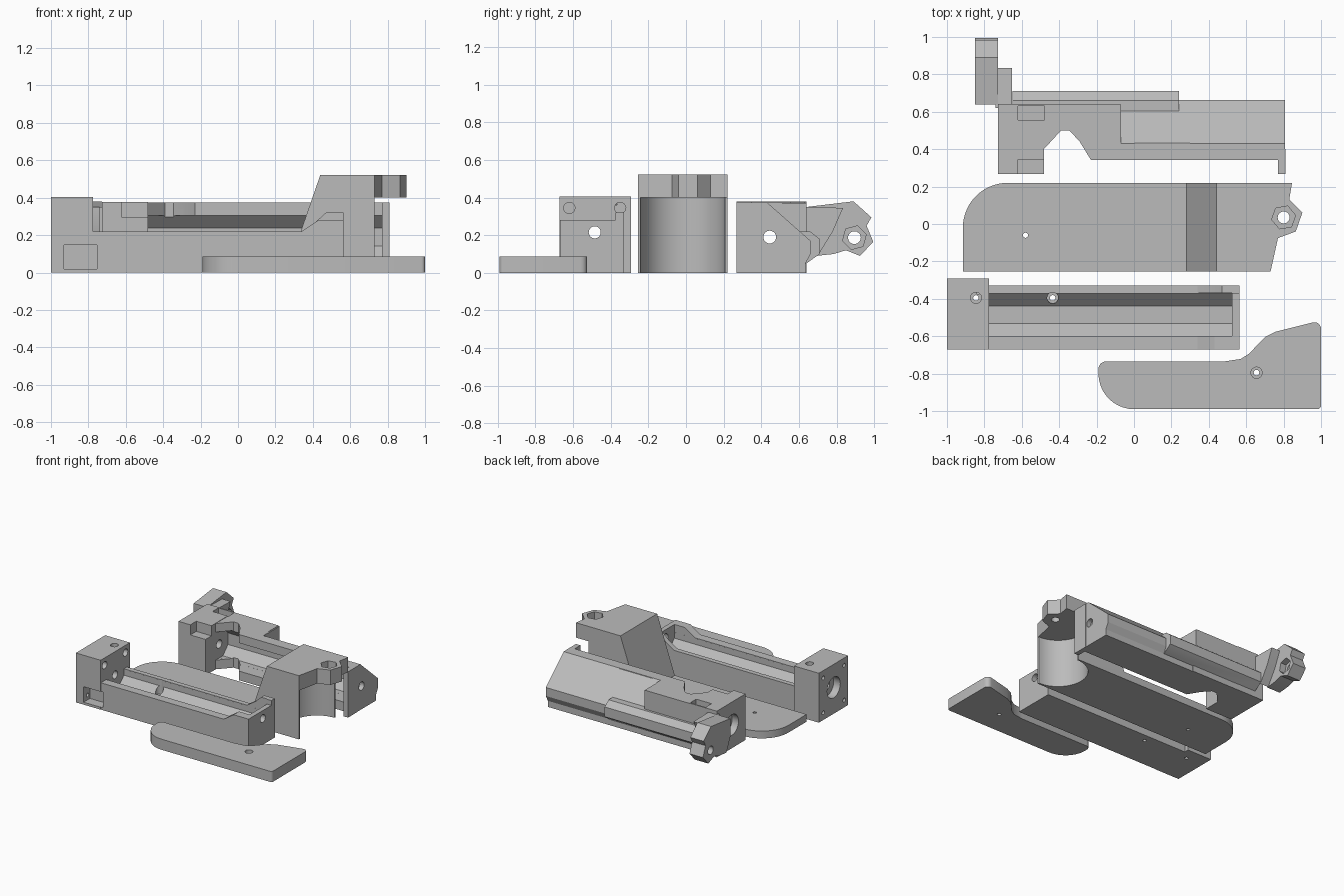
import bpy, bmesh, math
from mathutils import Vector

GREY = bpy.data.materials.new("plain grey")
GREY.diffuse_color = (0.5, 0.5, 0.5, 1)


def prism(name, pts, axis, a, b, cutter=False):
    """Extrude a closed outline along an axis. Outline is xy, xz or yz."""
    def place(p, t):
        return {'z': (p[0], p[1], t), 'y': (p[0], t, p[1]), 'x': (t, p[0], p[1])}[axis]
    bm = bmesh.new()
    f = bm.faces.new([bm.verts.new(place(p, a)) for p in pts])
    r = bmesh.ops.extrude_face_region(bm, geom=[f])
    vs = [v for v in r['geom'] if isinstance(v, bmesh.types.BMVert)]
    d = Vector(place((0, 0), b - a))
    bmesh.ops.translate(bm, verts=vs, vec=d)
    bmesh.ops.recalc_face_normals(bm, faces=bm.faces)
    me = bpy.data.meshes.new(name)
    bm.to_mesh(me)
    bm.free()
    me.materials.append(GREY)
    ob = bpy.data.objects.new(name, me)
    bpy.context.collection.objects.link(ob)
    ob.hide_render = cutter
    return ob


def box(name, x, y, z, cutter=False):
    return prism(name, [(x[0], y[0]), (x[1], y[0]), (x[1], y[1]), (x[0], y[1])], 'z', z[0], z[1], cutter)


def arc(cx, cy, r, a0, a1, n=10):
    return [(cx + r * math.cos(math.radians(a0 + (a1 - a0) * i / n)),
             cy + r * math.sin(math.radians(a0 + (a1 - a0) * i / n))) for i in range(n + 1)]


def ring(c, r, n=24, turn=0):
    return arc(c[0], c[1], r, turn, turn + 360, n)[:-1]


def apply(ob, other, op):
    m = ob.modifiers.new(op, 'BOOLEAN')
    m.operation, m.object, m.solver = op, other, 'EXACT'
    bpy.context.view_layer.objects.active = ob
    bpy.ops.object.modifier_apply(modifier=m.name)
    bpy.data.objects.remove(other, do_unlink=True)


def cut(ob, pts, axis, a, b):
    apply(ob, prism("cutter", pts, axis, a, b, True), 'DIFFERENCE')


def cut_box(ob, x, y, z):
    apply(ob, box("cutter", x, y, z, True), 'DIFFERENCE')


def join(ob, other):
    apply(ob, other, 'UNION')


# Flat stock panel
stock = prism("stock_panel",
              arc(0.0, -0.80, 0.19, 180, 270) + arc(0.98, -0.97, 0.02, 270, 360, 4)
              + arc(0.965, -0.56, 0.035, 0, 105, 5)
              + [(0.76, -0.575), (0.70, -0.605), (0.66, -0.645), (0.62, -0.69), (0.57, -0.722), (0.48, -0.735)]
              + arc(-0.15, -0.775, 0.04, 90, 180, 5), 'z', 0, 0.087)
cut(stock, ring((0.655, -0.795), 0.015, 16), 'z', -0.1, 0.2)
cut(stock, ring((0.655, -0.795), 0.03, 16), 'z', 0.05, 0.2)

# Lower frame: long body, tall nose block, raised tail
frame = box("lower_frame", (-0.9, 0.565), (-0.67, -0.33), (0, 0.22))
join(frame, box("nose", (-1, -0.775), (-0.672, -0.292), (0, 0.405)))
join(frame, prism("tail", [(0.34, 0.1), (0.565, 0.1), (0.565, 0.28), (0.43, 0.28), (0.34, 0.22)], 'y', -0.67, -0.33))
join(frame, prism("tail_rib", [(0.36, 0.1), (0.565, 0.1), (0.565, 0.32), (0.47, 0.32), (0.36, 0.22)], 'y', -0.375, -0.33))
# Octagonal barrel channel, wider tail pocket
cut(frame, ring((-0.485, 0.215), 0.124, 8, 22.5), 'x', -0.775, 0.525)
cut_box(frame, (0.39, 0.525), (-0.6, -0.37), (0.215, 0.4))
cut_box(frame, (-0.775, 0.39), (-0.6, -0.37), (0.215, 0.4))
cut(frame, ring((-0.485, 0.215), 0.032), 'x', -1.1, 0.7)
cut(frame, ring((-0.485, 0.215), 0.085), 'x', -1.1, -0.94)
# Screw holes and nut slot
for y, z in ((-0.62, 0.345), (-0.35, 0.345), (-0.62, 0.06), (-0.35, 0.06)):
    cut(frame, ring((y, z), 0.016, 12), 'x', -1.1, -0.86)
for y in (-0.62, -0.35):
    cut(frame, ring((y, 0.345), 0.03, 16), 'x', -0.84, -0.7)
for x in (-0.845, -0.435):
    cut(frame, ring((x, -0.395), 0.015, 12), 'z', -0.1, 0.5)
cut(frame, ring((-0.845, -0.395), 0.03, 16), 'z', 0.36, 0.5)
cut(frame, ring((-0.435, -0.395), 0.03, 16), 'z', 0.1, 0.3)
cut_box(frame, (-0.93, -0.755), (-0.7, -0.59), (0.02, 0.147))

# Side plate with a ramped rear hook
plate = prism("side_plate", [(-0.915, 0), (0.95, 0), (0.95, 0.522), (0.44, 0.522), (0.28, 0.06), (-0.915, 0.06)],
              'y', -0.255, 0.22)
outline = ([(-0.915, -0.255), (0.73, -0.255), (0.77, -0.075), (0.865, -0.04), (0.9, 0.06), (0.83, 0.13), (0.845, 0.22)]
           + arc(-0.675, -0.02, 0.24, 90, 180, 14))
apply(plate, prism("outline", outline, 'z', -0.1, 0.7, True), 'INTERSECT')
cut_box(plate, (0.73, 1), (-0.4, 0.4), (-0.1, 0.4))
cut(plate, ring((0.73, -0.017), 0.225, 48), 'z', -0.1, 0.4)
cut(plate, ring((0.8, 0.035), 0.032, 20), 'z', 0.3, 0.7)
cut(plate, ring((0.8, 0.035), 0.065, 6, 10), 'z', 0.46, 0.7)
cut(plate, ring((-0.58, -0.06), 0.014, 12), 'z', -0.1, 0.2)

# Upper cover: bevelled rear half, square front half, side ledge
cover = prism("upper_cover", [(0.342, 0), (0.635, 0), (0.635, 0.05), (0.662, 0.1), (0.662, 0.17), (0.43, 0.375), (0.342, 0.375)],
              'x', -0.1, 0.808)
join(cover, box("cover_front", (-0.7, -0.04), (0.342, 0.64), (0, 0.375)))
cut(cover, [(-0.08, 0.8), (-0.08, 0.56)] + arc(0.02, 0.53, 0.1, 180, 270, 8) + [(0.3, 0.43), (0.3, 0.8)], 'z', 0.372, 0.5)
cut(cover, [(0.43, 0.375), (0.8, 0.048), (0.8, 0.5), (0.43, 0.5)], 'x', -0.07, 0.9)
join(cover, prism("ledge", [(0.6, 0.04), (0.64, 0.05), (0.71, 0.1), (0.71, 0.18), (0.66, 0.22), (0.6, 0.22)], 'x', -0.65, 0.24))
join(cover, box("muzzle_block", (-0.728, -0.482), (0.268, 0.641), (0, 0.378)))
join(cover, box("rear_flange", (0.77, 0.81), (0.268, 0.4), (0, 0.375)))
# Ejection opening, barrel channel open to the front
cut(cover, [(-0.482, 0.2), (-0.2, 0.2), (-0.23, 0.342), (-0.29, 0.44), (-0.345, 0.5), (-0.39, 0.5), (-0.482, 0.4)], 'z', -0.1, 0.5)
cut(cover, ring((0.445, 0.19), 0.124, 8, 22.5), 'x', -0.482, 0.77)
cut_box(cover, (-0.482, 0.77), (0.2, 0.445), (0.075, 0.305))
cut(cover, ring((0.445, 0.19), 0.034), 'x', -0.9, 0.9)
cut(cover, ring((0.445, 0.19), 0.085), 'x', -0.9, -0.67)
# Clamp notches
for y in ((0.2, 0.345), (0.555, 0.63)):
    cut_box(cover, (-0.62, -0.478), y, (0.295, 0.5))

# Pivot lug with hexagonal nut pocket
lug = prism("pivot_lug", [(0.64, 0.35), (0.89, 0.38), (0.985, 0.295), (0.96, 0.25), (0.995, 0.165), (0.925, 0.09),
                          (0.85, 0.12), (0.785, 0.1), (0.69, 0.09), (0.64, 0.2)], 'x', -0.85, -0.728)
join(lug, prism("lug_web", [(0.62, 0.35), (0.835, 0.345), (0.78, 0.22), (0.7, 0.09), (0.62, 0.2)], 'x', -0.74, -0.652))
cut(lug, ring((0.895, 0.187), 0.034, 20), 'x', -1, -0.6)
cut(lug, ring((0.895, 0.187), 0.065, 6, 15), 'x', -0.78, -0.6)

for ob in (stock, frame, plate, cover, lug):
    bpy.ops.object.select_all(action='DESELECT')
    ob.select_set(True)
    bpy.context.view_layer.objects.active = ob
    bpy.ops.object.shade_smooth_by_angle(angle=math.radians(25))
